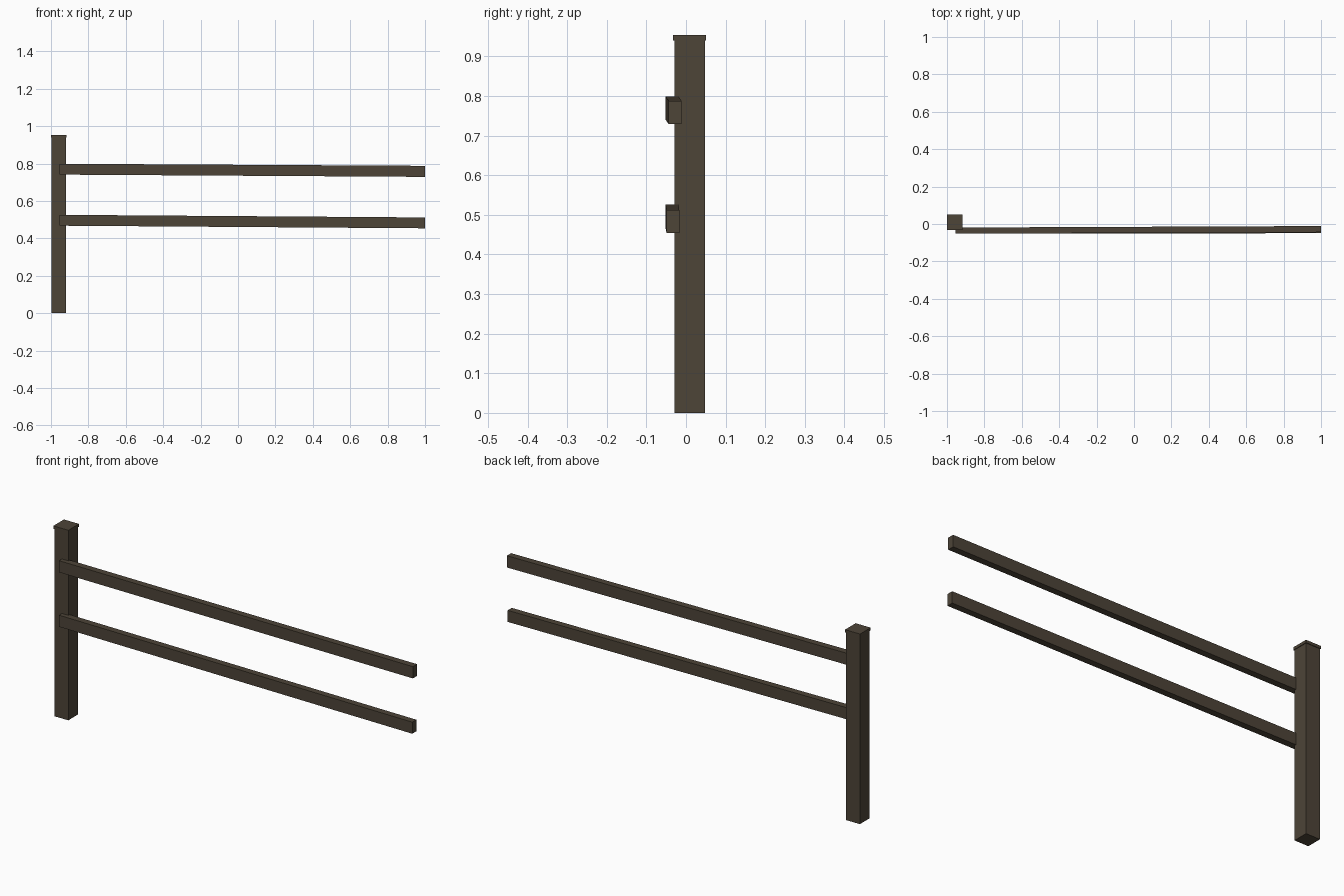
import bpy
import bmesh
from mathutils import Vector

if "Cube" in bpy.data.objects:
    bpy.data.objects.remove(bpy.data.objects["Cube"])

wood = bpy.data.materials.new("dark_brown_wood")
wood.diffuse_color = (0.075, 0.058, 0.039, 1)
wood.use_nodes = True
wood.node_tree.nodes["Principled BSDF"].inputs["Base Color"].default_value = wood.diffuse_color


def beam(name, start, end):
    """Box whose two end rectangles are (x, y0, y1, z0, z1)."""
    bm = bmesh.new()
    bmesh.ops.create_cube(bm, size=2)
    for v in bm.verts:
        x, y0, y1, z0, z1 = start if v.co.x < 0 else end
        v.co = Vector((x, y0 if v.co.y < 0 else y1, z0 if v.co.z < 0 else z1))
    mesh = bpy.data.meshes.new(name)
    bm.to_mesh(mesh)
    bm.free()
    mesh.materials.append(wood)
    obj = bpy.data.objects.new(name, mesh)
    bpy.context.collection.objects.link(obj)
    return obj


# Upright post with a thin overhanging cap
post = (-0.029, 0.048, 0.0, 0.94)
beam("post", (-0.997, *post), (-0.920, *post))
cap = (-0.033, 0.051, 0.94, 0.954)
beam("post_cap", (-1.0, *cap), (-0.917, *cap))

# Two slightly sagging rails fixed to the front of the post
beam("upper_rail", (-0.955, -0.052, -0.019, 0.741, 0.799),
     (1.0, -0.044, -0.011, 0.729, 0.788))
beam("lower_rail", (-0.955, -0.052, -0.019, 0.468, 0.526),
     (1.0, -0.049, -0.017, 0.454, 0.512))
